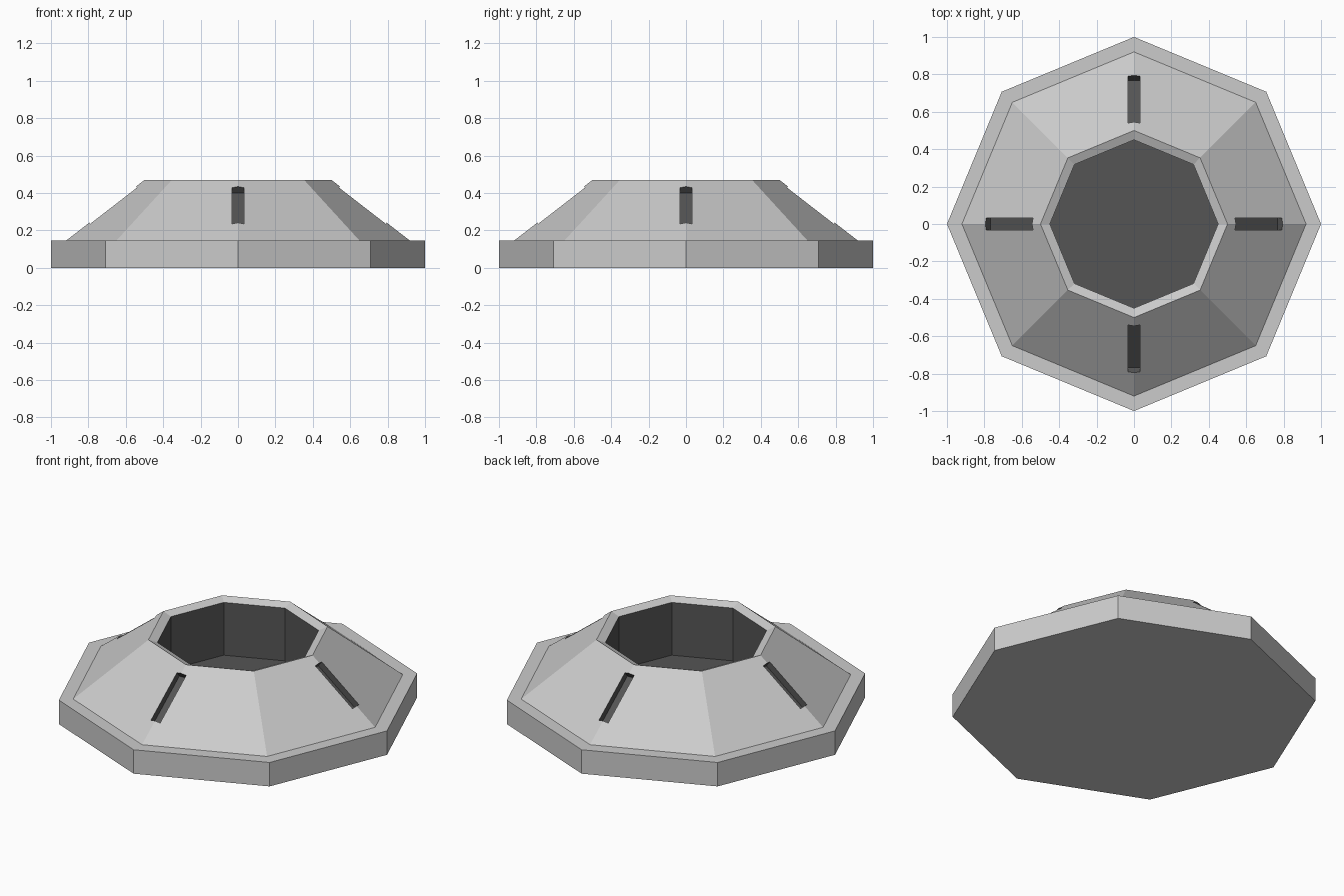
import bpy, bmesh
from math import cos, sin, pi, atan2
from mathutils import Matrix

if "Cube" in bpy.data.objects:
    bpy.data.objects.remove(bpy.data.objects["Cube"])

SIDES = 8
dark = bpy.data.materials.new("dark_recess")
dark.diffuse_color = (0.09, 0.09, 0.09, 1)
dark.use_nodes = True
dark.node_tree.nodes["Principled BSDF"].inputs["Base Color"].default_value = dark.diffuse_color


def make_object(name, bm):
    bmesh.ops.recalc_face_normals(bm, faces=bm.faces[:])
    mesh = bpy.data.meshes.new(name)
    bm.to_mesh(mesh)
    bm.free()
    mesh.materials.append(None)
    mesh.materials.append(dark)
    ob = bpy.data.objects.new(name, mesh)
    bpy.context.collection.objects.link(ob)
    return ob


# Octagonal body: (radius, z) profile from the underside to the well floor
profile = [(1, 0), (1, 0.145), (0.92, 0.145), (0.5, 0.47), (0.45, 0.45), (0.45, 0.13)]
bm = bmesh.new()
rings = [[bm.verts.new((r * cos(2 * pi * i / SIDES), r * sin(2 * pi * i / SIDES), z))
          for i in range(SIDES)] for r, z in profile]
for k in range(len(rings) - 1):
    for i in range(SIDES):
        j = (i + 1) % SIDES
        f = bm.faces.new((rings[k][i], rings[k][j], rings[k + 1][j], rings[k + 1][i]))
        f.material_index = 1 if k == len(rings) - 2 else 0
bm.faces.new(rings[0])
bm.faces.new(rings[-1]).material_index = 1
body = make_object("octagonal_body", bm)

# Four slots sunk into the sloped ridges
tilt = atan2(0.47 - 0.145, 0.92 - 0.5)
bm = bmesh.new()
for q in range(4):
    m = (Matrix.Rotation(q * pi / 2, 4, 'Z') @ Matrix.Translation((0.67, 0, 0.338))
         @ Matrix.Rotation(tilt, 4, 'Y') @ Matrix.Diagonal((0.316, 0.062, 0.09, 1)))
    bmesh.ops.create_cube(bm, size=1, matrix=m)
for f in bm.faces:
    f.material_index = 1
cutter = make_object("slot_cutter", bm)
cutter.hide_render = True
cutter.hide_viewport = False
cutter.display_type = 'WIRE'

mod = body.modifiers.new("slots", 'BOOLEAN')
mod.operation = 'DIFFERENCE'
mod.solver = 'EXACT'
mod.object = cutter
